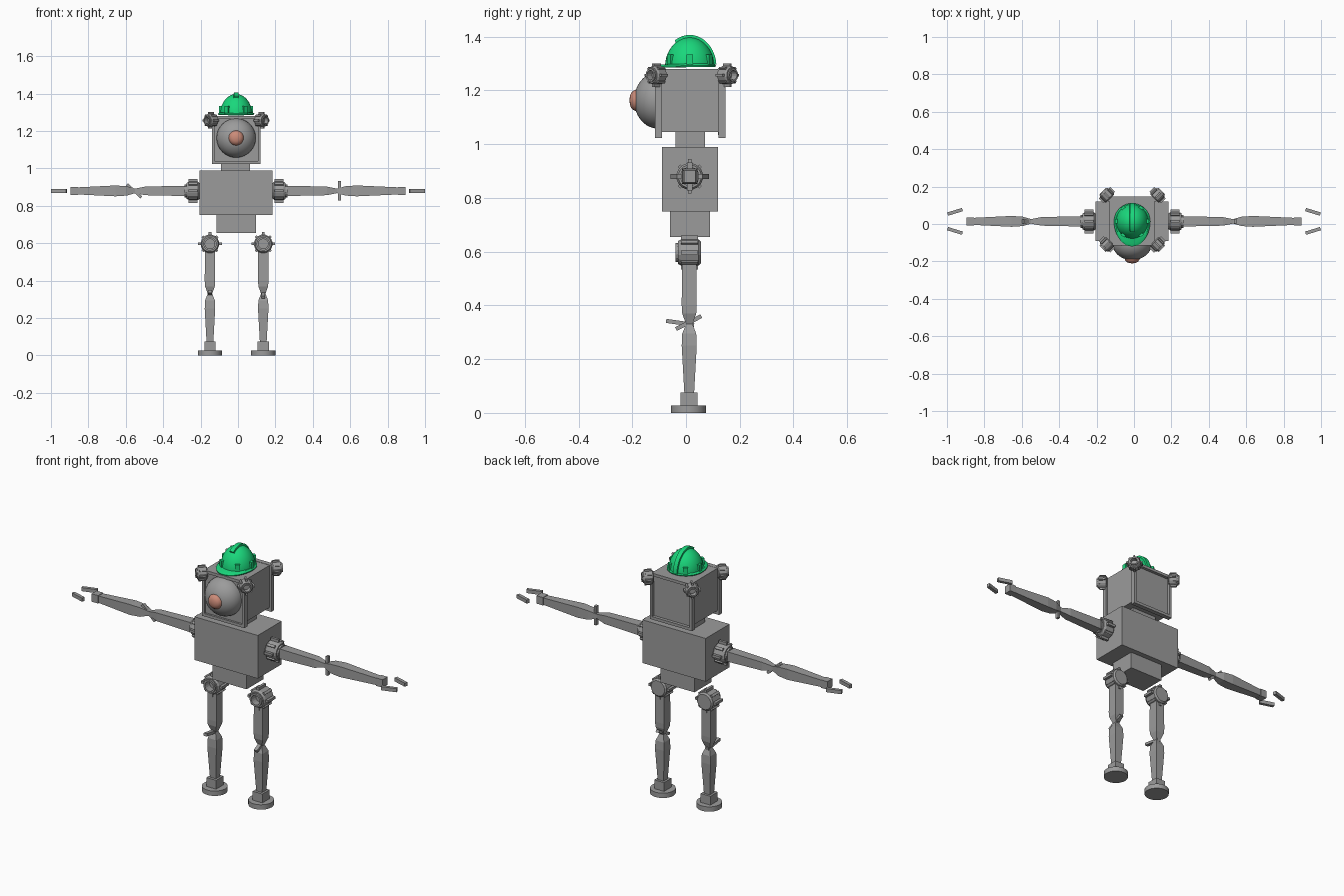
import bpy, bmesh
from math import pi, sin, cos, radians
from mathutils import Matrix, Vector

if "Cube" in bpy.data.objects:
    bpy.data.objects.remove(bpy.data.objects["Cube"], do_unlink=True)


def material(name, color):
    m = bpy.data.materials.new(name)
    m.use_nodes = True
    m.diffuse_color = (*color, 1)
    m.node_tree.nodes["Principled BSDF"].inputs["Base Color"].default_value = (*color, 1)
    return m


GREY = material("metal grey", (0.33, 0.33, 0.33))
GREEN = material("helmet green", (0.01, 0.68, 0.2))
PINK = material("nose pink", (0.6, 0.26, 0.19))


def finish(name, bm, mat, matrix=Matrix(), smooth=False):
    bmesh.ops.remove_doubles(bm, verts=bm.verts, dist=1e-5)
    bmesh.ops.recalc_face_normals(bm, faces=bm.faces)
    bm.transform(matrix)
    mesh = bpy.data.meshes.new(name)
    bm.to_mesh(mesh)
    bm.free()
    mesh.materials.append(mat)
    ob = bpy.data.objects.new(name, mesh)
    bpy.context.collection.objects.link(ob)
    if smooth:
        bpy.ops.object.select_all(action="DESELECT")
        ob.select_set(True)
        bpy.context.view_layer.objects.active = ob
        bpy.ops.object.shade_smooth_by_angle(angle=radians(35))
    return ob


def add_box(bm, center, size, rot=Matrix()):
    bmesh.ops.create_cube(bm, size=1, matrix=Matrix.Translation(center) @ rot
                          @ Matrix.Diagonal((*size, 1)))


def box(name, xs, ys, zs):
    bm = bmesh.new()
    spans = (xs, ys, zs)
    add_box(bm, [(a + b) / 2 for a, b in spans], [b - a for a, b in spans])
    return finish(name, bm, GREY)


def bar(name, center, size, rot):
    bm = bmesh.new()
    add_box(bm, center, size, rot)
    return finish(name, bm, GREY)


def lathe(bm, profile, n, turn=0.0):
    """Turn (radius, height) points around z, closing both ends."""
    rings = [[bm.verts.new((r * cos(2 * pi * i / n + turn), r * sin(2 * pi * i / n + turn), z))
              for i in range(n)] for r, z in profile if r > 0]
    for a, b in zip(rings, rings[1:]):
        for i in range(n):
            j = (i + 1) % n
            bm.faces.new((a[i], a[j], b[j], b[i]))
    bm.faces.new(rings[0])
    bm.faces.new(rings[-1])


def aim(origin, direction):
    q = Vector(direction).to_track_quat("Z", "Y")
    return Matrix.Translation(origin) @ q.to_matrix().to_4x4()


def limb(name, origin, direction, profile):
    """Square bar given by (half width, distance) pairs."""
    bm = bmesh.new()
    lathe(bm, [(w * 2 ** 0.5, d) for w, d in profile], 4, pi / 4)
    return finish(name, bm, GREY, aim(origin, direction))


def gear(name, origin, direction, scale=1.0, length=0.085):
    """Ribbed cup with a hollow rim at its outer end."""
    bm = bmesh.new()
    lathe(bm, [(0.042, 0), (0.05, 0.008), (0.05, length - 0.012), (0.043, length),
               (0.036, length), (0.036, length + 0.01), (0.026, length + 0.01),
               (0.026, length - 0.03)], 16, pi / 16)
    for k in range(8):
        rot = Matrix.Rotation(k * pi / 4, 4, "Z")
        reach = 0.064 if k % 2 == 0 else 0.057
        add_box(bm, rot @ Vector(((0.04 + reach) / 2, 0, length / 2)),
                (reach - 0.04, 0.014, length - 0.022), rot)
    finish(name, bm, GREY, aim(origin, direction) @ Matrix.Scale(scale, 4))


CX, CY = -0.01, 0.014

# Trunk and head blocks
box("pelvis", (-0.115, 0.095), (-0.06, 0.09), (0.655, 0.75))
box("torso", (-0.205, 0.185), (-0.09, 0.12), (0.75, 0.99))
box("neck", (-0.09, 0.065), (-0.04, 0.07), (0.99, 1.045))
box("head", (-0.13, 0.11), (-0.09, 0.12), (1.045, 1.28))

# Raised frames on the front and back of the head
for side, y in (("front", -0.103), ("back", 0.134)):
    bm = bmesh.new()
    for x in (-0.133, 0.113):
        add_box(bm, (x, y, 1.152), (0.014, 0.026, 0.258))
    for z in (1.031, 1.273):
        add_box(bm, (CX, y, z), (0.232, 0.026, 0.016))
    finish(side + "_head_frame", bm, GREY)
box("face_panel", (-0.126, 0.106), (-0.105, -0.09), (1.035, 1.27))
box("back_panel", (-0.126, 0.106), (0.12, 0.13), (1.035, 1.27))

# Domed muzzle and nose
bm = bmesh.new()
lathe(bm, [(0.105, -0.01), (0.105, 0)] + [(0.105 * cos(a), 0.088 * sin(a))
      for a in [radians(10 * k) for k in range(1, 8)]], 32)
finish("muzzle", bm, GREY, aim((CX, -0.105, 1.163), (0, -1, 0)), True)
bm = bmesh.new()
lathe(bm, [(0.037, 0), (0.04, 0.005), (0.037, 0.012), (0.03, 0.021), (0.018, 0.026),
           (0.006, 0.028)], 20)
finish("nose", bm, PINK, aim((CX, -0.182, 1.163), (0, -1, 0)), True)

# Ear gears on the four head corners
for sx, x in ((-1, -0.127), (1, 0.108)):
    for sy, y in ((-1, -0.092), (1, 0.136)):
        gear("%s_%s_ear" % ("front" if sy < 0 else "back", "left" if sx > 0 else "right"),
             (x, y, 1.257), (sx, sy, 0), 0.68, 0.075)

# Helmet shell, brim, crest and clips
base = Matrix.Translation((CX, CY, 1.288))
bm = bmesh.new()
lathe(bm, [(0.086 * cos(a), 0.11 * sin(a)) for a in [radians(9 * k) for k in range(10)]
           if cos(a) > 0.01] + [(0.003, 0.11)], 32)
finish("helmet_shell", bm, GREEN, base @ Matrix.Diagonal((1, 1.07, 1, 1)), True)
bm = bmesh.new()
lathe(bm, [(0.096, 0), (0.097, 0.005), (0.088, 0.012)], 40)
for v in bm.verts:
    if v.co.y < 0:
        v.co.y *= 1.38
        v.co.z += v.co.y * 0.03
finish("helmet_brim", bm, GREEN, base, True)
bm = bmesh.new()
loops = []
for k in range(15):
    a = radians(4 + 8.6 * k)
    loops.append([bm.verts.new((x, cos(a) * 0.092 * s, sin(a) * 0.11 * s))
                  for x, s in ((-0.014, 0.9), (-0.012, 1.08), (0.012, 1.08), (0.014, 0.9))])
for a, b in zip(loops, loops[1:]):
    for i in range(4):
        bm.faces.new((a[i], a[i - 1], b[i - 1], b[i]))
bm.faces.new(loops[0])
bm.faces.new(loops[-1])
finish("helmet_crest", bm, GREEN, base, True)
bm = bmesh.new()
for angle in (0, 55, 125, 180, 235, 305):
    rot = Matrix.Rotation(radians(angle), 4, "Z")
    pos = Vector((0.082 * cos(radians(angle)), 0.087 * sin(radians(angle)), 0.027))
    add_box(bm, pos, (0.018, 0.024, 0.036), rot)
finish("helmet_clips", bm, GREEN, base)

# Arms, elbow pins and pincer fingers
ARM_Z = 0.88
for side, s, x in (("right", -1, -0.205), ("left", 1, 0.185)):
    gear(side + "_shoulder", (x, CY, ARM_Z), (s, 0, 0), 1, 0.07)
    start = (x, CY, ARM_Z)
    reach = abs(0.895 * s - x)
    limb(side + "_upper_arm", start, (s, 0, 0),
         [(0.027, 0.02), (0.027, 0.1), (0.023, 0.29), (0.012, 0.345)])
    limb(side + "_forearm", start, (s, 0, 0),
         [(0.012, 0.345), (0.025, 0.39), (0.029, 0.45), (0.019, reach - 0.04)])
    limb(side + "_hand", start, (s, 0, 0), [(0.022, reach - 0.04), (0.022, reach)])
    for name, t, y in (("back", -1, 0.065), ("front", 1, -0.037)):
        bar("%s_%s_finger" % (side, name), (0.957 * s, y, ARM_Z), (0.083, 0.018, 0.02),
            Matrix.Rotation(radians(17 * t * s), 4, "Z"))
bar("left_elbow_pin", (0.543, CY, ARM_Z), (0.015, 0.02, 0.105), Matrix())
bar("right_elbow_pin", (-0.555, CY, ARM_Z), (0.015, 0.02, 0.105),
    Matrix.Rotation(radians(-48), 4, "Y"))

# Hips, legs, feet and knee pins
for side, x in (("right", -0.15), ("left", 0.135)):
    gear(side + "_hip", (x, 0.055, 0.597), (0, -1, 0))
    top = (x, 0.012, 0.56)
    limb(side + "_thigh", top, (0, 0, -1),
         [(0.027, 0), (0.028, 0.16), (0.026, 0.19), (0.012, 0.23)])
    limb(side + "_shin", top, (0, 0, -1),
         [(0.012, 0.23), (0.026, 0.265), (0.028, 0.31), (0.018, 0.49)])
    box(side + "_ankle", (x - 0.03, x + 0.03), (-0.021, 0.043), (0.025, 0.076))
    bm = bmesh.new()
    lathe(bm, [(0.065, 0), (0.065, 0.027)], 24)
    finish(side + "_foot", bm, GREY, Matrix.Translation((x, 0.01, 0)), True)
bar("right_knee_pin", (-0.15, -0.022, 0.335), (0.02, 0.105, 0.015),
    Matrix.Rotation(radians(-8), 4, "X"))
bar("left_knee_pin", (0.135, 0.01, 0.336), (0.02, 0.105, 0.015),
    Matrix.Rotation(radians(27), 4, "X"))
